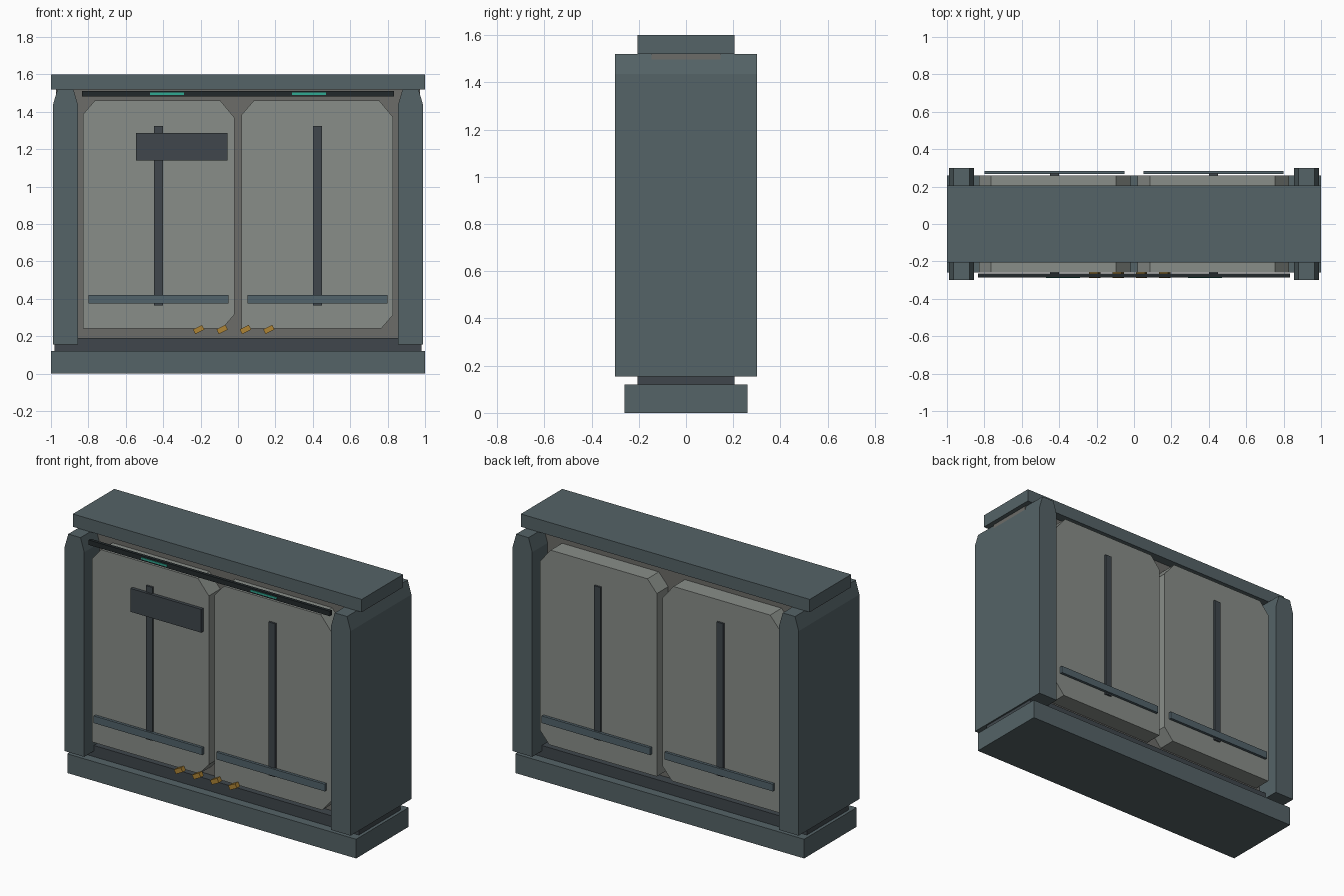
import bpy, bmesh
from math import radians
from mathutils import Matrix

if "Cube" in bpy.data.objects:
    bpy.data.objects.remove(bpy.data.objects["Cube"])


def material(name, rgb):
    m = bpy.data.materials.new(name)
    m.diffuse_color = (*rgb, 1)
    m.use_nodes = True
    m.node_tree.nodes["Principled BSDF"].inputs["Base Color"].default_value = m.diffuse_color
    return m


slate = material("slate", (.09, .125, .135))
blue_slate = material("blue_slate", (.085, .125, .145))
dark = material("dark_slate", (.05, .062, .072))
black = material("near_black", (.016, .022, .024))
panel_grey = material("panel_grey", (.25, .27, .25))
core_grey = material("core_grey", (.15, .15, .14))
brass = material("brass", (.42, .23, .035))
green = material("green_light", (.03, .40, .29))


def prism(name, profile, y0, y1, mat):
    """Extrude an xz outline along y."""
    bm = bmesh.new()
    face = bm.faces.new([bm.verts.new((x, y0, z)) for x, z in profile])
    ext = bmesh.ops.extrude_face_region(bm, geom=[face])
    moved = [v for v in ext["geom"] if isinstance(v, bmesh.types.BMVert)]
    bmesh.ops.translate(bm, verts=moved, vec=(0, y1 - y0, 0))
    bmesh.ops.recalc_face_normals(bm, faces=bm.faces)
    me = bpy.data.meshes.new(name)
    bm.to_mesh(me)
    bm.free()
    me.materials.append(mat)
    ob = bpy.data.objects.new(name, me)
    bpy.context.collection.objects.link(ob)
    return ob


def box(name, x0, x1, y0, y1, z0, z1, mat):
    return prism(name, [(x0, z0), (x1, z0), (x1, z1), (x0, z1)], y0, y1, mat)


# Base, recessed plinth, inner core and top cap
box("base", -1, 1, -.26, .26, 0, .12, slate)
box("plinth", -.98, .98, -.205, .205, .12, .19, dark)
box("core", -.972, .972, -.147, .147, .19, 1.52, core_grey)
box("top_cap", -1, 1, -.205, .205, 1.52, 1.6, slate)

# End pillars with tapered tops
for side, s in (("left", -1), ("right", 1)):
    outline = [(.855, .155), (.99, .155), (.99, 1.435),
               (.965, 1.52), (.88, 1.52), (.855, 1.435)]
    prism(side + "_pillar", [(s * x, z) for x, z in outline], -.30, .30, slate)

# Two clipped-corner slabs, with a rail and a crossbar on each face
slab = [(-.405, .24), (.34, .24), (.405, .315), (.405, 1.37),
        (.33, 1.46), (-.34, 1.46), (-.405, 1.385)]
for side, cx in (("left", -.425), ("right", .425)):
    prism(side + "_slab", [(cx + x, z) for x, z in slab], -.26, .26, panel_grey)
    for face, s in (("front", -1), ("back", 1)):
        box(f"{side}_{face}_rail", cx - .023, cx + .023, s * .25, s * .272,
            .365, 1.325, dark)
        box(f"{side}_{face}_crossbar", cx - .375, cx + .375, s * .267, s * .284,
            .375, .42, blue_slate)

# Front name plate and overhead light bar
box("blank_plate", -.545, -.055, -.285, -.265, 1.14, 1.286, dark)
box("light_bar", -.835, .835, -.285, -.265, 1.481, 1.512, black)
for side, cx in (("left", -.38), ("right", .38)):
    box(side + "_light", cx - .09, cx + .09, -.289, -.283, 1.491, 1.502, green)

# Four small tilted brass pieces along the front foot
for i in range(4):
    ob = box(f"brass_piece_{i + 1}", -.027, .027, -.015, .015, -.014, .014, brass)
    ob.matrix_world = (Matrix.Translation((-.21 + .125 * i, -.275, .236))
                       @ Matrix.Rotation(radians(-27), 4, 'Y'))
